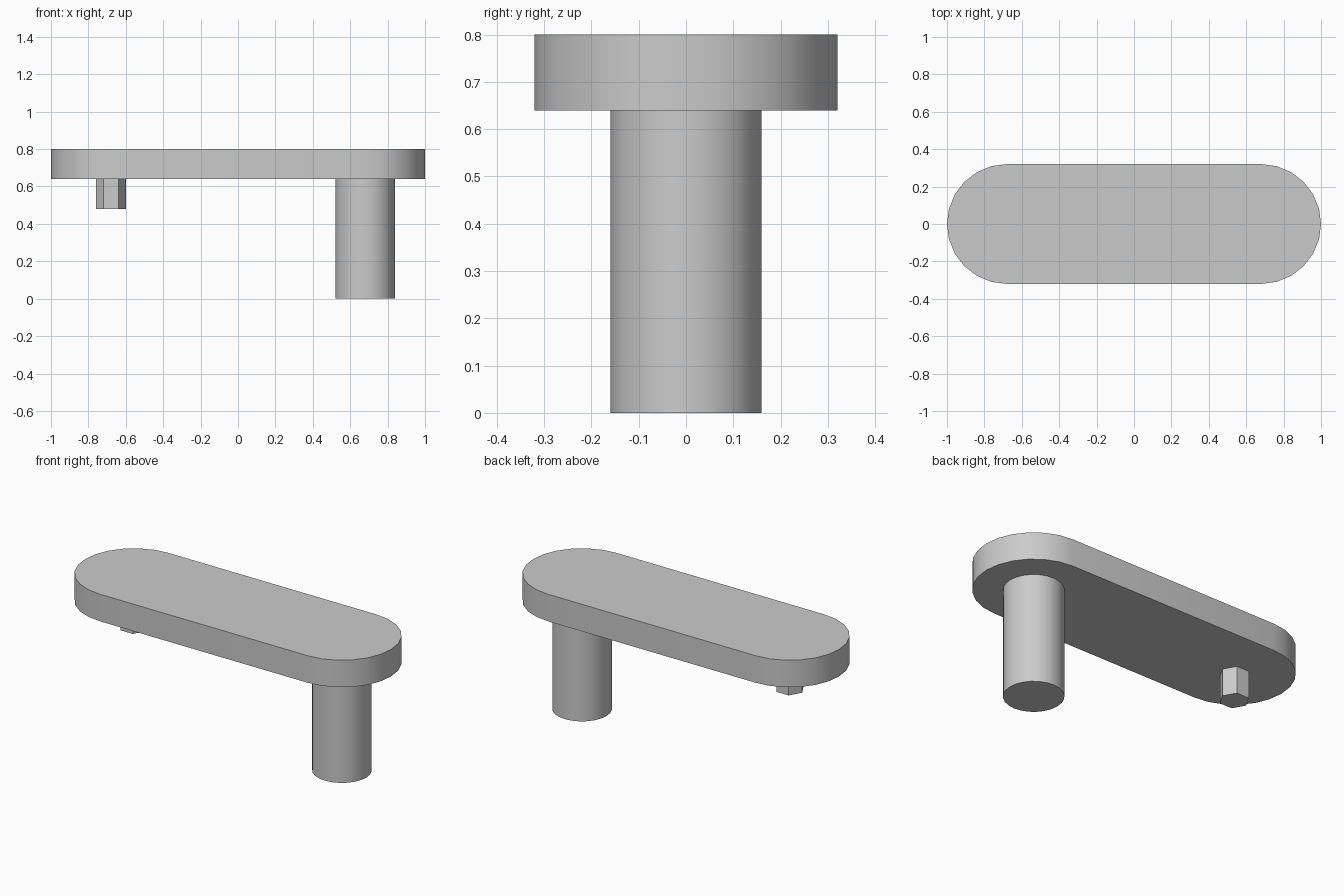
import bpy, bmesh
from math import sin, cos, pi, radians

cube = bpy.data.objects.get("Cube")
if cube:
    bpy.data.objects.remove(cube, do_unlink=True)

GREY = (0.6, 0.6, 0.6, 1.0)
mat = bpy.data.materials.new("plain grey")
mat.use_nodes = True
mat.diffuse_color = GREY
mat.node_tree.nodes["Principled BSDF"].inputs["Base Color"].default_value = GREY


def arc(cx, radius, start, sweep, steps):
    """Points along an arc centred on the x axis."""
    return [(cx + radius * cos(start + sweep * i / steps),
             radius * sin(start + sweep * i / steps)) for i in range(steps + 1)]


def extrude_outline(name, outline, bottom, top, smooth=True):
    bm = bmesh.new()
    face = bm.faces.new([bm.verts.new((x, y, bottom)) for x, y in outline])
    grown = bmesh.ops.extrude_face_region(bm, geom=[face], use_keep_orig=True)
    moved = [g for g in grown["geom"] if isinstance(g, bmesh.types.BMVert)]
    bmesh.ops.translate(bm, vec=(0, 0, top - bottom), verts=moved)
    bmesh.ops.recalc_face_normals(bm, faces=bm.faces)
    mesh = bpy.data.meshes.new(name)
    bm.to_mesh(mesh)
    bm.free()
    mesh.materials.append(mat)
    obj = bpy.data.objects.new(name, mesh)
    bpy.context.collection.objects.link(obj)
    if smooth:
        bpy.ops.object.select_all(action='DESELECT')
        obj.select_set(True)
        bpy.context.view_layer.objects.active = obj
        bpy.ops.object.shade_smooth_by_angle(angle=radians(30))
    return obj


REACH = 0.68         # distance of both pegs from the middle
ARM_BOTTOM = 0.64

# Flat arm with rounded ends
ends = arc(REACH, 0.32, -pi / 2, pi, 12) + arc(-REACH, 0.32, pi / 2, pi, 12)
extrude_outline("arm_plate", ends, ARM_BOTTOM, 0.8)

# Long round handle under the left end
extrude_outline("handle_peg", arc(REACH, 0.16, 0, 2 * pi, 24)[:-1], 0, ARM_BOTTOM)

# Short hexagonal drive under the right end
extrude_outline("hex_drive", arc(-REACH, 0.08, 0, 2 * pi, 6)[:-1], 0.48, ARM_BOTTOM, smooth=False)
